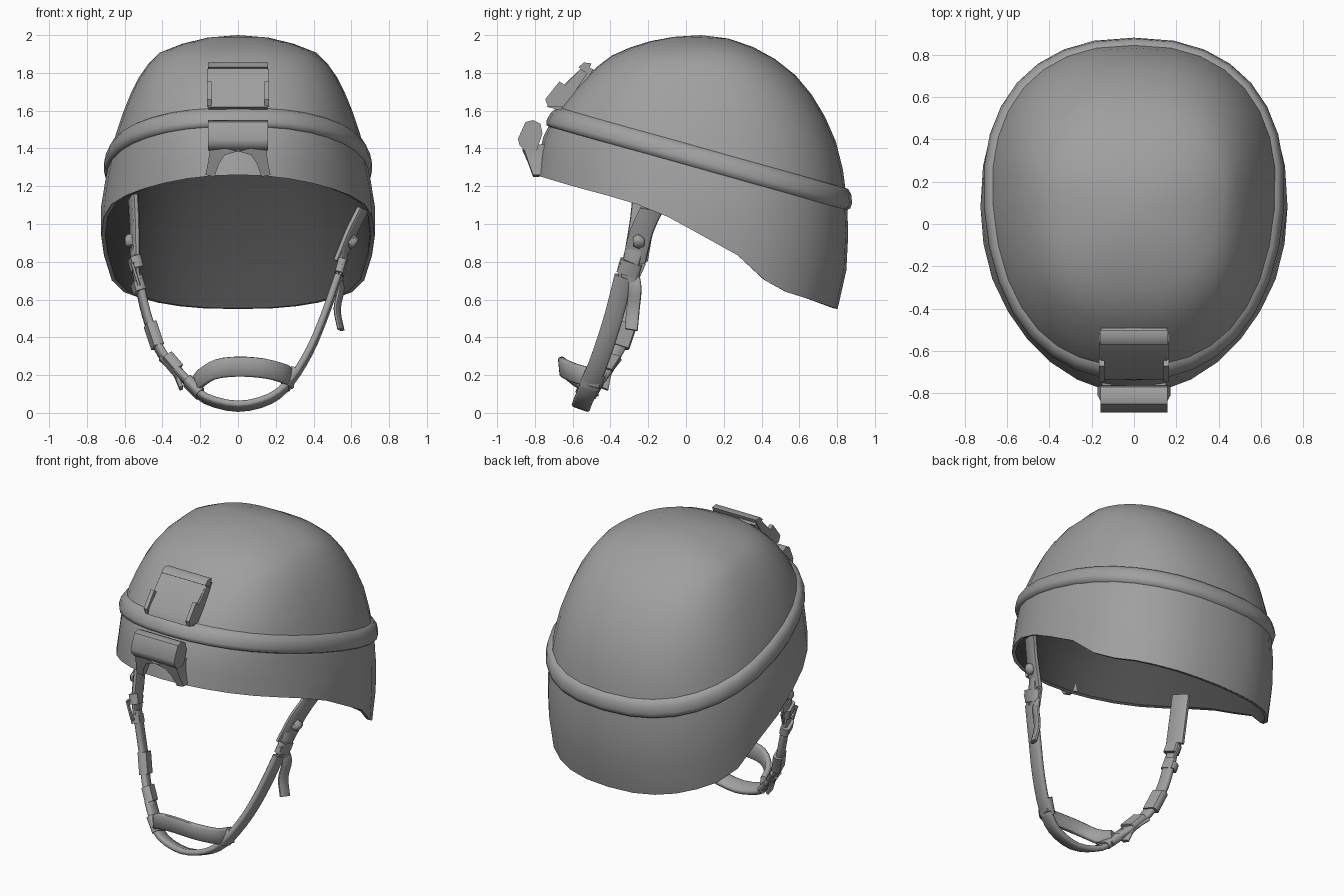
import bpy, bmesh, math
from mathutils import Vector as V

if "Cube" in bpy.data.objects:
    bpy.data.objects.remove(bpy.data.objects["Cube"])


def material(name, g):
    m = bpy.data.materials.new(name)
    m.diffuse_color = (g, g, g, 1)
    m.use_nodes = True
    m.node_tree.nodes["Principled BSDF"].inputs["Base Color"].default_value = m.diffuse_color
    return m


GREY, DARK = material("grey", .35), material("dark_lining", .07)


def loft(name, rings, cap=True, loop=False, angle=50, mat=GREY, flip=False):
    """Skin a list of closed rings into one mesh object."""
    bm = bmesh.new()
    vs = [[bm.verts.new(p) for p in r] for r in rings]
    n = len(vs[0])
    for i in range(len(vs) if loop else len(vs) - 1):
        a, b = vs[i], vs[(i + 1) % len(vs)]
        for j in range(n):
            k = (j + 1) % n
            bm.faces.new((a[j], a[k], b[k], b[j]))
    if cap and not loop:
        bm.faces.new(vs[0])
        bm.faces.new(vs[-1])
    bmesh.ops.remove_doubles(bm, verts=bm.verts, dist=1e-5)
    bmesh.ops.recalc_face_normals(bm, faces=bm.faces)
    if flip:
        bmesh.ops.reverse_faces(bm, faces=bm.faces)
    me = bpy.data.meshes.new(name)
    bm.to_mesh(me)
    bm.free()
    me.materials.append(mat)
    ob = bpy.data.objects.new(name, me)
    bpy.context.collection.objects.link(ob)
    bpy.ops.object.select_all(action='DESELECT')
    ob.select_set(True)
    bpy.context.view_layer.objects.active = ob
    bpy.ops.object.shade_smooth_by_angle(angle=math.radians(angle))
    return ob


def lerp_table(table, x):
    x = min(max(x, table[0][0]), table[-1][0])
    for a, b in zip(table, table[1:]):
        if x <= b[0]:
            t = (x - a[0]) / (b[0] - a[0])
            return [p + (q - p) * t for p, q in zip(a[1:], b[1:])]


# Shell shape: height -> half width, front y, back y; and rim height along y
PROFILE = [(2.0, 0, .08, .08), (1.975, .22, -.16, .25), (1.9, .43, -.38, .43), (1.76, .535, -.55, .61),
           (1.6, .605, -.685, .72), (1.45, .655, -.76, .79), (1.27, .695, -.80, .835),
           (1.1, .725, -.81, .855), (.9, .725, -.81, .86), (.7, .715, -.81, .845), (.54, .69, -.81, .80)]
PROFILE = [(math.sqrt(2 - z), w, f, b) for z, w, f, b in PROFILE]
RIM = [(-.8, 1.26), (-.6, 1.2), (-.3, 1.12), (-.12, 1.05), (0, .99), (.15, .9),
       (.3, .82), (.46, .66), (.6, .62), (.8, .55)]
MID, COLS = .08, 32


def surface(a, z):
    w, f, b = lerp_table(PROFILE, math.sqrt(max(0, 2 - z)))
    s, c = math.sin(a), -math.cos(a)
    boxy = min(1, max(0, (z - 1.25) / .6))          # squarer towards the crown
    e = 2 / (2 + .5 * boxy) if c < 0 else 2 / (2.35 + .15 * boxy)
    x = math.copysign(abs(s) ** e, s) * w
    y = MID + abs(c) ** e * ((b if c > 0 else f) - MID)
    return V((x, y, z))


def on_line(a, height):
    """Surface point whose height follows a function of y."""
    z = 1.2
    for _ in range(25):
        z = .5 * z + .5 * height(surface(a, z).y)
    return surface(a, z)


def outward(p):
    return V((p.x / .5, (p.y - MID) / .75, 0)).normalized()


angles = [2 * math.pi * i / COLS for i in range(COLS)]
rim = [on_line(a, lambda y: lerp_table(RIM, y)[0]) for a in angles]
rings = []
for i in range(13):
    f = (i / 12) ** 1.75
    rings.append([surface(a, 2 - (2 - r.z) * f) for a, r in zip(angles, rim)])
loft("helmet_shell", rings, cap=False)

# Thin rim lip turned inward and the dark lining above it
lip = [r - outward(r) * .022 + V((0, 0, .004)) for r in rim]
loft("rim_lip", [[r - outward(r) * .001 for r in rim], lip], cap=False, flip=True)
inner = [[V((p.x * .97, MID + (p.y - MID) * .973, p.z - .02)) for p in ring] for ring in rings[:-1]]
loft("helmet_lining", inner + [lip], cap=False, mat=DARK, flip=True)

# Sloping elastic band around the shell
rings = []
for a in angles:
    ring = []
    for out, dz in ((-.005, .055), (.014, .047), (.026, .02), (.026, -.025), (.014, -.052), (-.005, -.062)):
        p = on_line(a, lambda y: 1.588 - (y + .77) * .279 + dz)
        ring.append(p + outward(p) * out)
    rings.append(ring)
loft("helmet_band", rings, loop=True, angle=60)


def prism(name, x0, x1, yz):
    return loft(name, [[(x, y, z) for y, z in yz] for x in (x0, x1)])


# Front mount, upper plate: thin plate, side rails and top lip
prism("mount_plate", -.155, .155, [(-.735, 1.62), (-.72, 1.665), (-.545, 1.835), (-.49, 1.82), (-.55, 1.72), (-.66, 1.6)])
prism("mount_lip", -.16, .16, [(-.57, 1.83), (-.54, 1.855), (-.50, 1.85), (-.52, 1.8)])
for s in (-1, 1):
    prism("mount_rail", s * .14, s * .165, [(-.745, 1.66), (-.67, 1.755), (-.64, 1.735), (-.56, 1.82),
                                            (-.52, 1.8), (-.64, 1.62), (-.73, 1.62)])

# Front mount, lower clip: block with two splayed legs
prism("clip_block", -.158, .158, [(-.77, 1.53), (-.81, 1.55), (-.85, 1.54), (-.89, 1.45), (-.88, 1.415),
                                  (-.855, 1.39), (-.79, 1.39), (-.76, 1.48)])
for s in (-1, 1):
    loft("clip_leg", [[(s * o, yf, z), (s * i, yf, zi), (s * i, -.78, zi), (s * o, -.74, z)]
                      for o, i, yf, z, zi in ((.172, .125, -.81, 1.26, 1.25), (.158, .10, -.835, 1.33, 1.32),
                                              (.15, .07, -.855, 1.39, 1.365), (.15, 0, -.865, 1.42, 1.385))])


def smooth_path(pts, steps=3):
    """Catmull-Rom interpolation of a few points."""
    P = [V(p) for p in pts]
    P = [2 * P[0] - P[1]] + P + [2 * P[-1] - P[-2]]
    out = []
    for a, b, c, d in zip(P, P[1:], P[2:], P[3:]):
        for k in range(steps):
            t = k / steps
            out.append(.5 * (2 * b + (c - a) * t + (2 * a - 5 * b + 4 * c - d) * t * t
                             + (3 * b - a - 3 * c + d) * t ** 3))
    return out + [P[-2]]


def strap(name, pts, width, wdir, thick=.022, steps=3):
    """Flat ribbon with slightly rounded edges along a path."""
    path = smooth_path(pts, steps)
    w = V(wdir).normalized() * width / 2
    rings = []
    for i, p in enumerate(path):
        t = path[min(i + 1, len(path) - 1)] - path[max(i - 1, 0)]
        n = t.cross(w).normalized() * thick / 2
        rings.append([p + w + n * .5, p + w * .8 + n, p - w * .8 + n, p - w + n * .5,
                      p - w - n * .5, p - w * .8 - n, p + w * .8 - n, p + w - n * .5])
    return loft(name, rings)


SIDE = (0, .94, -.33)
LEFT = (.2, -.93, .3)    # left webbing is twisted slightly towards the back
RIGHT = (.3, .93, -.15)  # right webbing is twisted slightly towards the front

# Chin strap running under the chin from buckle to buckle
strap("chin_strap", [(.53, -.33, .72), (.46, -.38, .52), (.38, -.44, .33), (.28, -.50, .17), (.17, -.54, .075),
                     (0, -.555, .035), (-.17, -.54, .075), (-.25, -.50, .15), (-.33, -.44, .23)], .10, SIDE, .035)
# Padded chin cup arching forward
strap("chin_cup", [(.28, -.46, .18), (.25, -.57, .205), (.14, -.645, .235), (0, -.655, .245),
                   (-.12, -.635, .23), (-.20, -.57, .18), (-.23, -.47, .14)], .105, (0, -.1, 1), .035)
for name, p, q in (("cup_sleeve_right", (.305, -.475, .22), (.25, -.51, .14)),
                   ("cup_sleeve_left", (-.27, -.49, .17), (-.20, -.53, .10))):
    strap(name, [p, q], .112, SIDE, .05, 1)

# Right side: upper strap, buckle, hanging tail
strap("upper_strap_right", [(.66, -.18, 1.08), (.60, -.235, .96), (.535, -.275, .80)], .125, RIGHT, .035)
strap("strap_fold_right", [(.565, -.26, .90), (.555, -.29, .80), (.53, -.31, .70)], .09, RIGHT, .025)
strap("buckle_right", [(.555, -.29, .80), (.535, -.31, .73)], .12, SIDE, .045, 1)
strap("strap_tail_right", [(.53, -.28, .74), (.545, -.27, .66), (.525, -.28, .55), (.545, -.29, .44)],
      .07, RIGHT, .022)

# Left side: upper strap, adjuster chain, tail
strap("upper_strap_left", [(-.555, -.22, 1.14), (-.548, -.235, 1.0), (-.545, -.265, .82)], .13, LEFT, .035)
strap("strap_fold_left", [(-.555, -.27, .86), (-.54, -.29, .75), (-.525, -.295, .66)], .08, LEFT, .025)
strap("middle_strap_left", [(-.53, -.29, .72), (-.495, -.30, .56), (-.455, -.325, .43),
                            (-.40, -.38, .31), (-.31, -.45, .21)], .08, LEFT, .035)
for name, p, q in (("adjuster_upper", (-.55, -.28, .82), (-.535, -.29, .76)),
                   ("adjuster_middle", (-.535, -.29, .69), (-.52, -.295, .64)),
                   ("side_buckle", (-.465, -.31, .47), (-.425, -.35, .35)),
                   ("adjuster_lower", (-.38, -.395, .30), (-.32, -.44, .23))):
    strap(name, [p, q], .10, LEFT, .055, 1)
strap("strap_tail_left", [(-.41, -.37, .29), (-.34, -.42, .22), (-.30, -.44, .13)], .06, SIDE, .02)

# Snap studs and wire loops on both sides
for s, x in ((1, .60), (-1, -.565)):
    c = V((x, -.25, .91))
    d = V((s * .8, 0, -.5 if s > 0 else 0)).normalized()
    u = d.cross(V((0, 1, 0)))
    loft("snap_stud", [[c + d * h + (u * math.cos(k * math.pi / 3) + V((0, 1, 0)) * math.sin(k * math.pi / 3)) * r
                        for k in range(6)] for h, r in ((-.01, .036), (.02, .036), (.032, .022))])
    corners = [V((s * .56, -.35, .79)), V((s * .545, -.22, .79)), V((s * .525, -.27, .68)), V((s * .525, -.35, .68))]
    for i, p in enumerate(corners):
        strap("wire_loop", [p, corners[(i + 1) % 4]], .016, (1, 0, 0), .016, 1)
